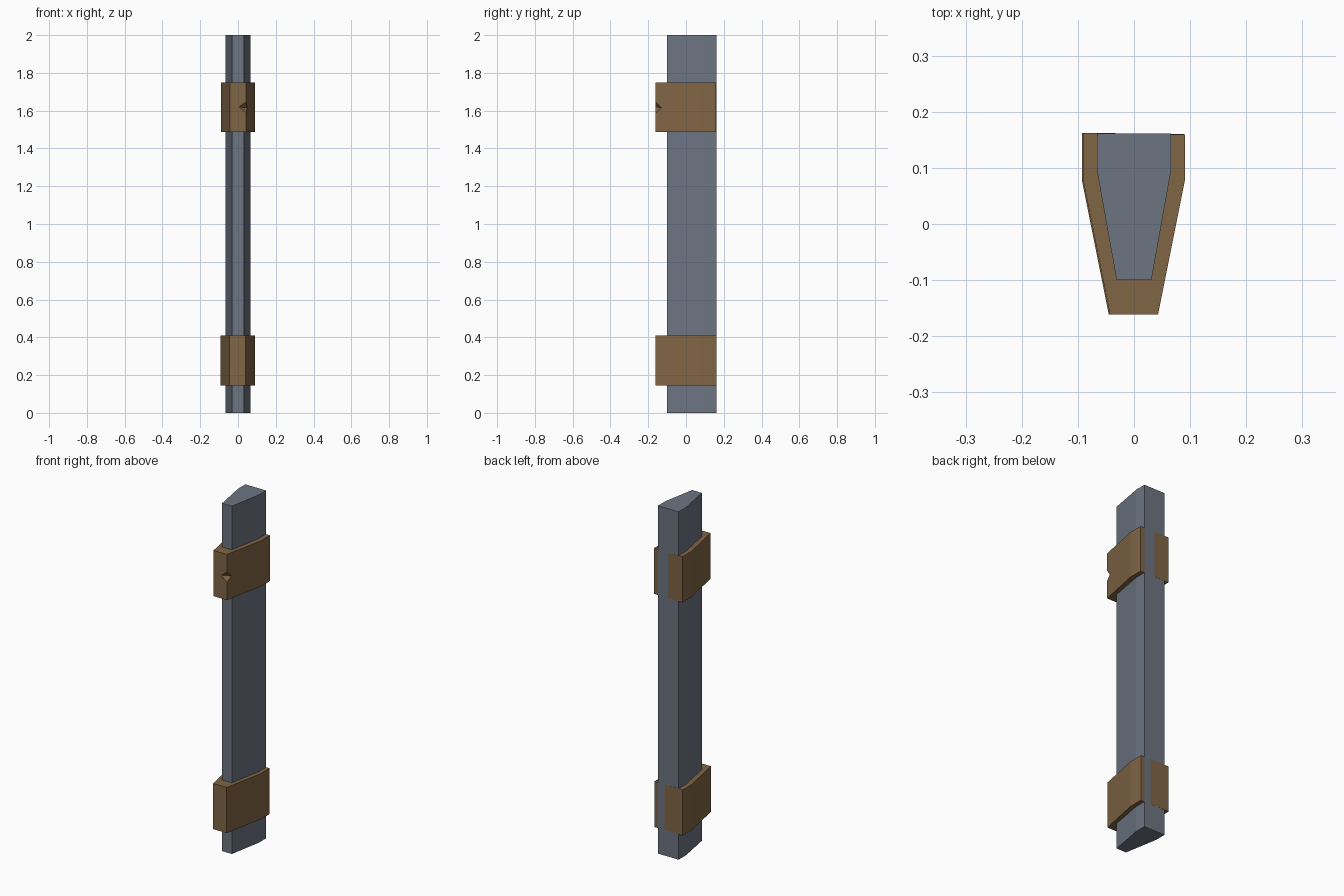
import bpy, bmesh
from mathutils import Vector

if "Cube" in bpy.data.objects:
    bpy.data.objects.remove(bpy.data.objects["Cube"])


def material(name, rgb):
    m = bpy.data.materials.new(name)
    m.diffuse_color = (*rgb, 1)
    m.use_nodes = True
    m.node_tree.nodes["Principled BSDF"].inputs["Base Color"].default_value = m.diffuse_color
    return m


GREY = material("blue grey", (0.152, 0.177, 0.222))
BROWN = material("brown", (0.216, 0.128, 0.060))


def prism(name, bottom, offset, mat):
    """Sweep a closed polygon along an offset vector."""
    bm = bmesh.new()
    face = bm.faces.new([bm.verts.new(p) for p in bottom])
    res = bmesh.ops.extrude_face_region(bm, geom=[face])
    verts = [v for v in res["geom"] if isinstance(v, bmesh.types.BMVert)]
    bmesh.ops.translate(bm, verts=verts, vec=offset)
    bmesh.ops.recalc_face_normals(bm, faces=bm.faces[:])
    me = bpy.data.meshes.new(name)
    bm.to_mesh(me)
    bm.free()
    me.materials.append(mat)
    ob = bpy.data.objects.new(name, me)
    bpy.context.collection.objects.link(ob)
    return ob


def upright(name, profile, z0, z1, mat):
    return prism(name, [(x, y, z0) for x, y in profile], (0, 0, z1 - z0), mat)


# Post: tapered towards the front
upright("post", [(-0.066, 0.161), (-0.066, 0.095), (-0.031, -0.1),
                 (0.031, -0.1), (0.066, 0.095), (0.066, 0.161)], 0, 2, GREY)


# Bands: back face slightly skewed, so only its left part shows behind the post
def band(name, shift, cross, z0, z1):
    xl, xr = -0.091 + shift, 0.091 + shift
    slope = 0.0015 / (cross - xl)
    back_right = 0.161 - slope * (xr - cross)
    return upright(name, [(xl, 0.1625), (xl, 0.079), (-0.043 + shift, -0.161),
                          (0.043 + shift, -0.161), (xr, 0.079),
                          (xr, back_right)], z0, z1, BROWN)


band("lower_band", -0.002, 0.025, 0.146, 0.409)
upper = band("upper_band", 0.0, 0.0, 1.486, 1.749)

# Chip in the front right edge of the upper band
a = Vector((0.006, -0.161, 1.62))
b = Vector((0.049, -0.13, 1.615))
mid = (a + b) / 2
top = Vector((0.043, -0.161, 1.647)) - mid
low = Vector((0.043, -0.161, 1.588)) - mid
start = a - (b - a)
cutter = prism("chip_cutter", [start, start + top * 2.5, start + low * 2.5],
               (b - a) * 3, BROWN)
cutter.hide_render = True
mod = upper.modifiers.new("chip", 'BOOLEAN')
mod.operation = 'DIFFERENCE'
mod.solver = 'EXACT'
mod.object = cutter
bpy.context.view_layer.objects.active = upper
bpy.ops.object.modifier_apply(modifier=mod.name)
bpy.data.objects.remove(cutter, do_unlink=True)
